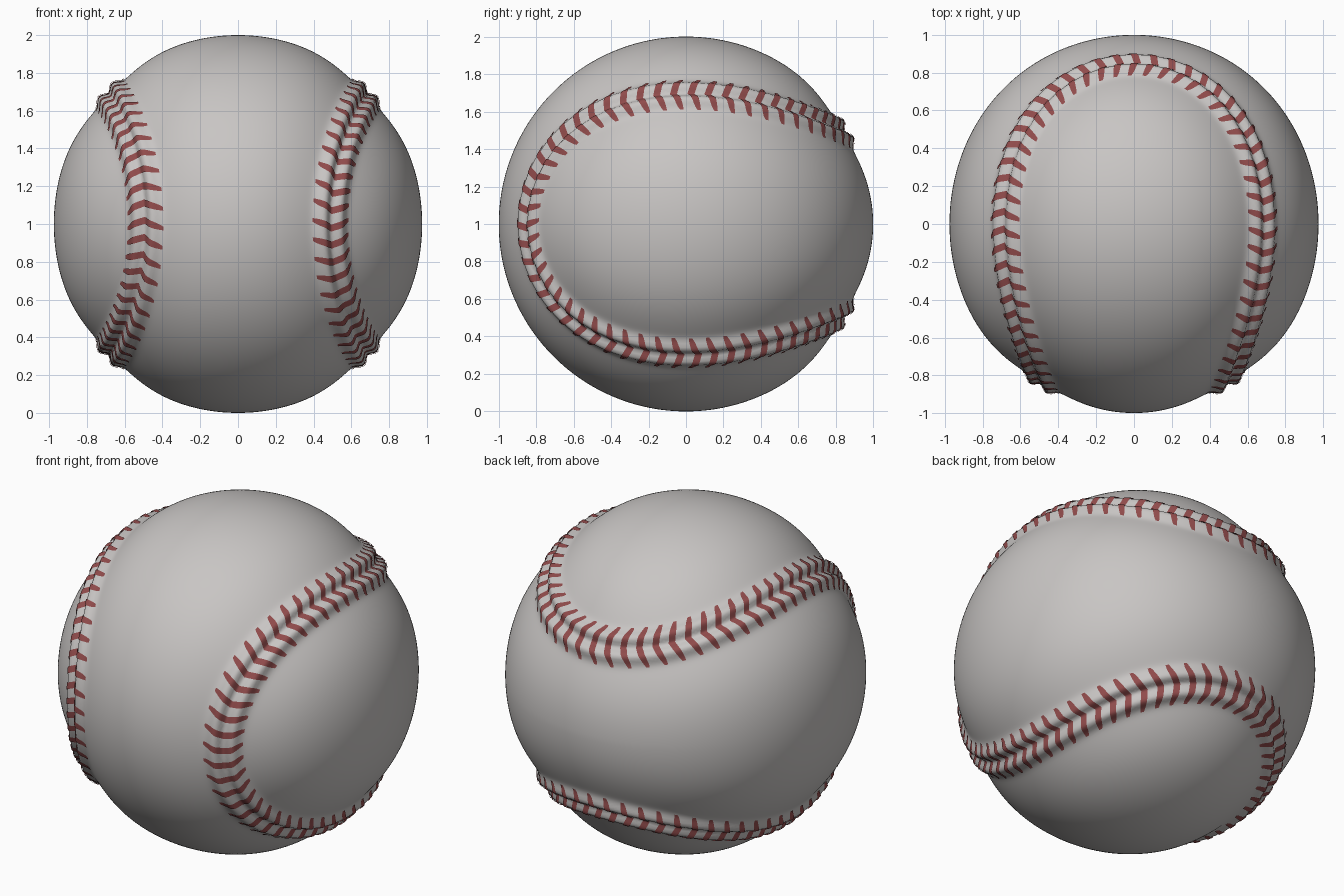
import bpy, bmesh
from math import sin, cos, pi, exp
from mathutils import Vector, kdtree

cube = bpy.data.objects.get("Cube")
if cube:
    bpy.data.objects.remove(cube)


def material(name, rgb):
    m = bpy.data.materials.new(name)
    m.use_nodes = True
    m.diffuse_color = (*rgb, 1)
    m.node_tree.nodes["Principled BSDF"].inputs["Base Color"].default_value = (*rgb, 1)
    return m


leather = material("grey_white_leather", (0.58, 0.56, 0.55))
thread = material("dark_red_thread", (0.28, 0.07, 0.07))

CENTRE = Vector((0, 0, 1))
A, B, C = 0.745, -0.245, 0.854   # seam curve, lies on a sphere


def seam(t):
    return Vector((A * cos(t) + B * cos(3 * t), -C * cos(2 * t),
                   A * sin(t) - B * sin(3 * t))).normalized()


# Seam samples, for the distance to the seam and for even stitch spacing
SAMPLES = 4000
points = [seam(2 * pi * i / SAMPLES) for i in range(SAMPLES)]
tree = kdtree.KDTree(SAMPLES)
for i, p in enumerate(points):
    tree.insert(p, i)
tree.balance()


def surface(direction, lift=0.0):
    """Ball surface: flattened towards the seam, two ridges and a groove."""
    n = direction.normalized()
    d = tree.find(n)[2]
    ridge = 0.036 * exp(-((d - 0.05) / 0.04) ** 2)
    r = 1 - 0.03 * exp(-(d / 0.28) ** 2) + ridge + lift
    return CENTRE + Vector((n.x * (r - 0.025 * n.x ** 2), n.y * r, n.z * r))


def add_object(name, bm, mat):
    mesh = bpy.data.meshes.new(name)
    bm.to_mesh(mesh)
    bm.free()
    mesh.materials.append(mat)
    mesh.shade_smooth()
    obj = bpy.data.objects.new(name, mesh)
    bpy.context.collection.objects.link(obj)
    return obj


# Ball cover
bm = bmesh.new()
bmesh.ops.create_icosphere(bm, subdivisions=7, radius=1)
for v in bm.verts:
    v.co = surface(v.co)
add_object("ball_cover", bm, leather)

# Chevron stitches, evenly spaced along the seam
STITCHES, STEPS = 108, 12
HALF_WIDTH, SWEEP, THICK = 0.115, 0.045, 0.038
lengths = [0.0]
for i in range(SAMPLES):
    lengths.append(lengths[-1] + (points[(i + 1) % SAMPLES] - points[i]).length)

bm = bmesh.new()
k = 0
for s in range(STITCHES):
    while lengths[k] < lengths[-1] * s / STITCHES:
        k += 1
    p = points[k % SAMPLES]
    along = (points[(k + 1) % SAMPLES] - points[k - 1]).normalized()
    across = p.cross(along)
    rows = []
    for j in range(-STEPS, STEPS + 1):
        u = j / STEPS
        half = THICK / 2 * (1 - 0.5 * abs(u) ** 4)
        base = p + across * HALF_WIDTH * u + along * SWEEP * (abs(u) - 0.5)
        rows.append([bm.verts.new(surface(base + along * half * w, 0.005))
                     for w in (-1, 0, 1)])
    for a, b in zip(rows, rows[1:]):
        for w in range(2):
            bm.faces.new((a[w], a[w + 1], b[w + 1], b[w]))
bmesh.ops.recalc_face_normals(bm, faces=bm.faces)
# Every stitch faces outwards
bm.normal_update()
flipped = [f for f in bm.faces if f.normal.dot(f.calc_center_median() - CENTRE) < 0]
bmesh.ops.reverse_faces(bm, faces=flipped)
add_object("seam_stitches", bm, thread)
